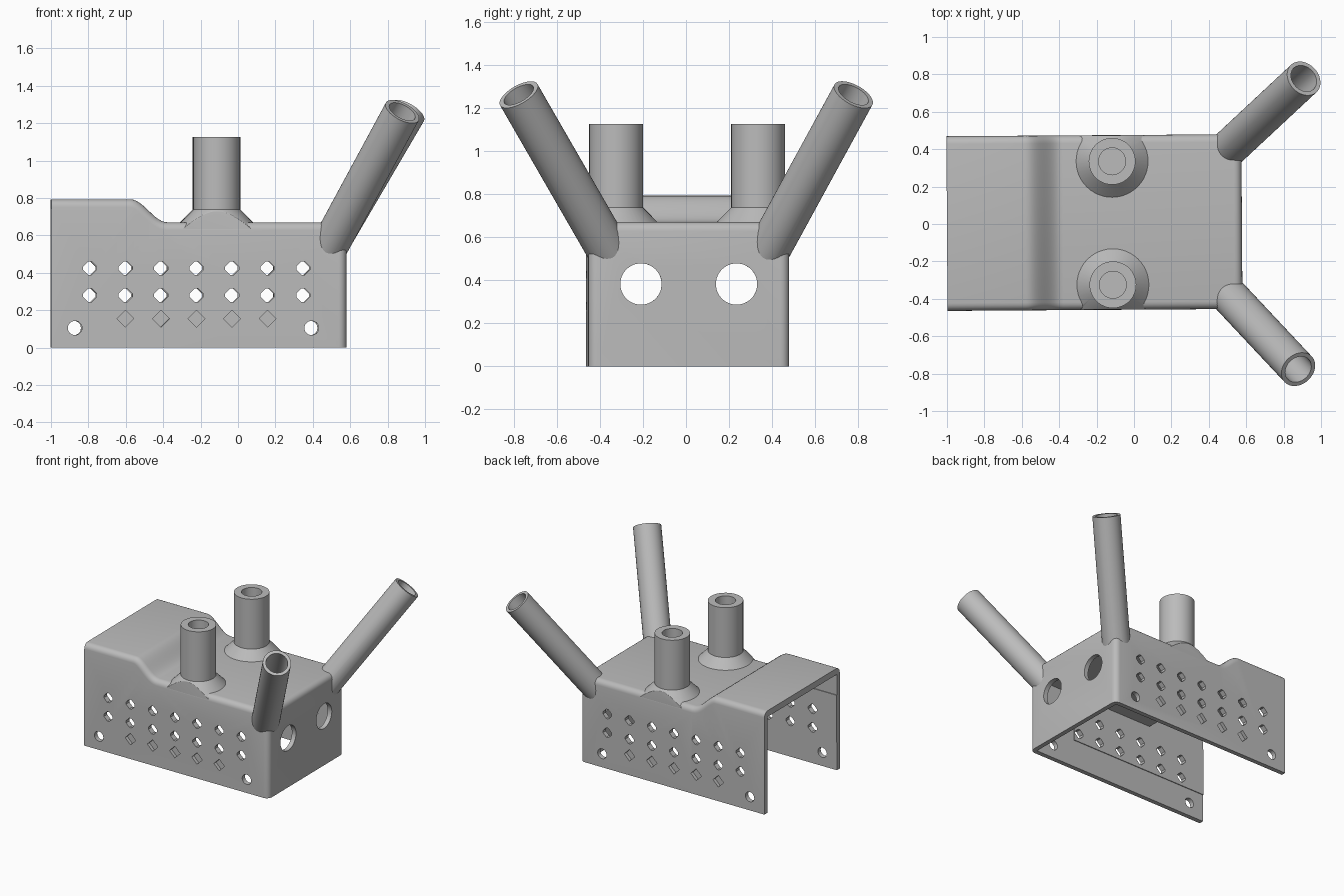
import bpy, bmesh, math
from mathutils import Vector, Matrix

cube = bpy.data.objects.get("Cube")
if cube:
    bpy.data.objects.remove(cube)

grey = bpy.data.materials.new("plain_grey")
grey.use_nodes = True
grey.diffuse_color = (0.5, 0.5, 0.5, 1)
grey.node_tree.nodes["Principled BSDF"].inputs["Base Color"].default_value = (0.5, 0.5, 0.5, 1)

HALF, END, WALL = 0.467, 0.577, 0.035
LOW, HIGH, CEILING = 0.67, 0.793, 0.585
parts = []


def make(name, bm):
    bmesh.ops.recalc_face_normals(bm, faces=bm.faces)
    mesh = bpy.data.meshes.new(name)
    bm.to_mesh(mesh)
    bm.free()
    mesh.materials.append(grey)
    obj = bpy.data.objects.new(name, mesh)
    bpy.context.collection.objects.link(obj)
    return obj


def boolean(obj, cutter, op="DIFFERENCE", keep=False):
    mod = obj.modifiers.new("cut", "BOOLEAN")
    mod.object, mod.operation, mod.solver = cutter, op, "EXACT"
    bpy.context.view_layer.objects.active = obj
    bpy.ops.object.modifier_apply(modifier=mod.name)
    if not keep:
        bpy.data.objects.remove(cutter)


def block(name, lo, hi):
    bm = bmesh.new()
    bmesh.ops.create_cube(bm, size=1)
    lo, hi = Vector(lo), Vector(hi)
    for v in bm.verts:
        v.co = (lo + hi) / 2 + Vector(a * b for a, b in zip(v.co, hi - lo))
    return make(name, bm)


def rod(name, a, b, radius, sides=48):
    a, b = Vector(a), Vector(b)
    bm = bmesh.new()
    turn = (b - a).to_track_quat("Z", "Y").to_matrix().to_4x4()
    bmesh.ops.create_cone(bm, cap_ends=True, segments=sides, radius1=radius, radius2=radius,
                          depth=(b - a).length, matrix=Matrix.Translation((a + b) / 2) @ turn)
    return make(name, bm)


def diamond(x, z, y0, y1, trim):
    """Square prism on its corner, with its four long edges trimmed."""
    bm = bmesh.new()
    move = Matrix.Translation((x, (y0 + y1) / 2, z)) @ Matrix.Rotation(math.pi / 2, 4, "X")
    bmesh.ops.create_cone(bm, cap_ends=True, segments=4, radius1=0.045, radius2=0.045,
                          depth=y1 - y0, matrix=move)
    if trim:
        long_edges = [e for e in bm.edges if abs(e.verts[0].co.y - e.verts[1].co.y) > 0.01]
        bmesh.ops.bevel(bm, geom=long_edges, offset=trim, segments=1, affect="EDGES")
    return make("vent_cutter", bm)


def lathe(name, profile, x, y):
    bm = bmesh.new()
    verts = [bm.verts.new((r, 0, z)) for r, z in profile]
    edges = [bm.edges.new(pair) for pair in zip(verts, verts[1:])]
    bmesh.ops.spin(bm, geom=verts + edges, cent=(0, 0, 0), axis=(0, 0, 1),
                   angle=math.tau, steps=48, use_merge=True)
    bmesh.ops.remove_doubles(bm, verts=bm.verts, dist=0.0001)
    bmesh.ops.translate(bm, verts=bm.verts, vec=(x, y, 0))
    return make(name, bm)


def extrude_profile(name, pts, half, rounding=0):
    """Side profile extruded across the width, with its outer edges rounded."""
    bm = bmesh.new()
    face = bm.faces.new([bm.verts.new((x, -half, z)) for x, z in pts])
    ext = bmesh.ops.extrude_face_region(bm, geom=[face])
    bmesh.ops.translate(bm, vec=(0, 2 * half, 0),
                        verts=[g for g in ext["geom"] if isinstance(g, bmesh.types.BMVert)])
    bmesh.ops.recalc_face_normals(bm, faces=bm.faces)

    def is_rounded(e):
        a, b = (v.co for v in e.verts)
        at_end = min(a.x, b.x) > END - 0.001
        on_top = min(a.z, b.z) > 0.5
        along_top = on_top and abs(a.y - b.y) < 0.001
        upright = abs(a.z - b.z) > 0.3
        return along_top or (at_end and (on_top or upright))

    if rounding:
        bmesh.ops.bevel(bm, geom=[e for e in bm.edges if is_rounded(e)], offset=rounding,
                        segments=5, profile=0.5, affect="EDGES")
    return make(name, bm)


def round_trimmed_rim(obj, offset):
    """Round the curved rim where a flare is cut flat."""
    bm = bmesh.new()
    bm.from_mesh(obj.data)
    bm.normal_update()
    rim = [e for e in bm.edges if min(v.co.z for v in e.verts) > 0.625
           and sum(abs(f.normal.y) > 0.99 for f in e.link_faces) == 1]
    bmesh.ops.bevel(bm, geom=rim, offset=offset, segments=4, profile=0.5,
                    affect="EDGES", clamp_overlap=True)
    bm.to_mesh(obj.data)
    bm.free()


# Housing: stepped shell, open below and at the -x end
slope = [(-0.58 + 0.2 * i / 12, LOW + (HIGH - LOW) * (1 + math.cos(math.pi * i / 12)) / 2)
         for i in range(13)]
body = extrude_profile("housing", [(-1, 0), (-1, HIGH)] + slope + [(END, LOW), (END, 0)], HALF, 0.042)
inner_end = END - WALL
cavity = extrude_profile("cavity", [(-1.2, -0.2), (-1.2, 0.745), (-0.57, 0.745), (-0.5, 0.69),
                                    (-0.5, CEILING), (inner_end, CEILING), (inner_end, -0.2)],
                         HALF - WALL)
boolean(body, cavity, keep=True)

# Thin liner plates on the inside of the side walls
liners = []
for side, s in (("left", 1), ("right", -1)):
    y = s * (HALF - WALL)
    ys = sorted((y + s * 0.003, y - s * 0.006))
    liners.append(block(side + "_liner", (-1, ys[0], 0.215), (0.2, ys[1], CEILING)))

# Diamond vents: two rows pass through, the lowest row is only sunk into the wall
for i in range(7):
    x = -0.795 + 0.19 * i
    for z in (0.425, 0.28):
        vent = diamond(x, z, -1, 1, 0.012)
        for target in [body] + liners:
            boolean(target, vent, keep=True)
        bpy.data.objects.remove(vent)
    if 0 < i < 6:
        for y0 in (-HALF - 0.1, HALF - 0.026):
            boolean(body, diamond(x, 0.155, y0, y0 + 0.126, 0))

# Big round openings in the end wall
for s in (-1, 1):
    boolean(body, rod("port_cutter", (0.3, s * 0.222, 0.382), (0.8, s * 0.222, 0.382), 0.096))

# Round fixing holes near the lower corners
for x in (-0.875, 0.39):
    boolean(body, rod("fixing_cutter", (x, -1, 0.105), (x, 1, 0.105), 0.038, 32))
parts += [body] + liners

for side, s in (("left", 1), ("right", -1)):
    # Upright hollow post and its conical flare, trimmed flush with the side wall
    x, y = -0.115, s * 0.33 - 0.003
    parts.append(lathe(side + "_post", [(0, 0.65), (0.125, 0.65), (0.125, 1.125),
                                        (0.072, 1.125), (0.072, 0.76), (0, 0.76)], x, y))
    flare = lathe(side + "_post_flare", [(0, 0.62), (0.242, 0.62), (0.125, 0.738), (0, 0.738)], x, y)
    boolean(flare, block("trim", (-1, -HALF + 0.001, 0), (1, HALF - 0.001, 1)), "INTERSECT")
    round_trimmed_rim(flare, 0.018)
    parts.append(flare)

    # Slanted corner tube, cleared out of the inside of the housing
    base = Vector((0.464, s * 0.35, 0.5))
    top = Vector((0.913, 0.763, 1.262)) if s > 0 else Vector((0.873, -0.792, 1.262))
    tube = rod(side + "_corner_tube", base, top, 0.1)
    boolean(tube, cavity, keep=True)
    step = top - base
    boolean(tube, rod("bore", base + step * 0.25, top + step * 0.1, 0.077))
    parts.append(tube)
bpy.data.objects.remove(cavity)

# Smooth shading with sharp creases, and the slight turn of the whole piece
for obj in parts:
    obj.rotation_euler.z = 0.0067
    obj.location.y = 0.009
    bpy.ops.object.select_all(action="DESELECT")
    obj.select_set(True)
    bpy.context.view_layer.objects.active = obj
    bpy.ops.object.shade_smooth_by_angle(angle=math.radians(30))
